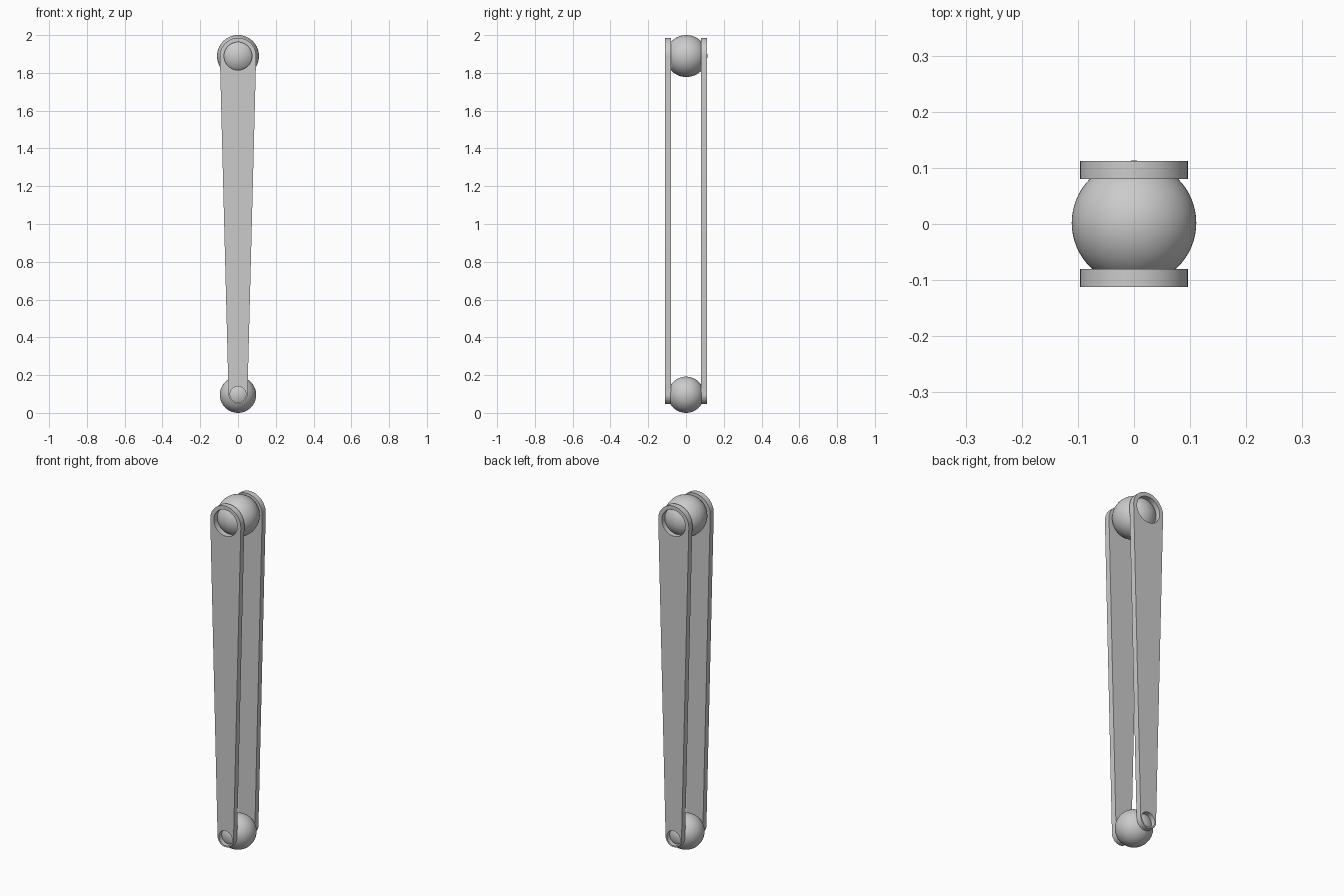
import bpy
from math import asin, cos, sin, pi, radians

cube = bpy.data.objects.get("Cube")
if cube:
    bpy.data.objects.remove(cube, do_unlink=True)

grey = bpy.data.materials.new("plain grey")
grey.use_nodes = True
colour = (0.6, 0.6, 0.6, 1)
grey.diffuse_color = colour
grey.node_tree.nodes["Principled BSDF"].inputs["Base Color"].default_value = colour

TOP_Z, TOP_R, TOP_HOLE = 1.889, 0.096, 0.074
LOW_Z, LOW_R, LOW_HOLE = 0.098, 0.05, 0.042
PLATE_Y, HALF_THICK = 0.096, 0.016


def arc(z, r, start, end, steps):
    return [(r * cos(start + (end - start) * i / steps),
             z + r * sin(start + (end - start) * i / steps)) for i in range(steps + 1)]


def ball(name, r, z, y):
    bpy.ops.mesh.primitive_uv_sphere_add(segments=64, ring_count=32, radius=r, location=(0, y, z))
    obj = bpy.context.object
    obj.name = name
    obj.data.materials.append(grey)
    bpy.ops.object.shade_smooth()


def plate(name, y):
    # Tapered link outline with rounded ends and a socket hole at each end
    tilt = asin((TOP_R - LOW_R) / (TOP_Z - LOW_Z))
    outline = (arc(TOP_Z, TOP_R, -tilt, pi + tilt, 40)
               + arc(LOW_Z, LOW_R, pi + tilt, 2 * pi - tilt, 40))
    loops = [outline,
             arc(TOP_Z, TOP_HOLE, 0, 2 * pi, 64)[:-1],
             arc(LOW_Z, LOW_HOLE, 0, 2 * pi, 64)[:-1]]
    curve = bpy.data.curves.new(name, "CURVE")
    curve.dimensions = "2D"
    curve.fill_mode = "BOTH"
    curve.extrude = HALF_THICK
    for loop in loops:
        spline = curve.splines.new("POLY")
        spline.points.add(len(loop) - 1)
        for point, (x, z) in zip(spline.points, loop):
            point.co = (x, z, 0, 1)
        spline.use_cyclic_u = True
    obj = bpy.data.objects.new(name, curve)
    bpy.context.collection.objects.link(obj)
    obj.location.y = y
    obj.rotation_euler.x = pi / 2
    curve.materials.append(grey)
    bpy.ops.object.select_all(action="DESELECT")
    obj.select_set(True)
    bpy.context.view_layer.objects.active = obj
    bpy.ops.object.convert(target="MESH")
    bpy.ops.object.shade_smooth_by_angle(angle=radians(30))


# Ball joints
ball("upper_ball", 0.111, TOP_Z, 0.002)
ball("lower_ball", 0.096, LOW_Z - 0.002, 0)

# Pair of link plates clamping the balls
plate("front_plate", -PLATE_Y)
plate("back_plate", PLATE_Y)
